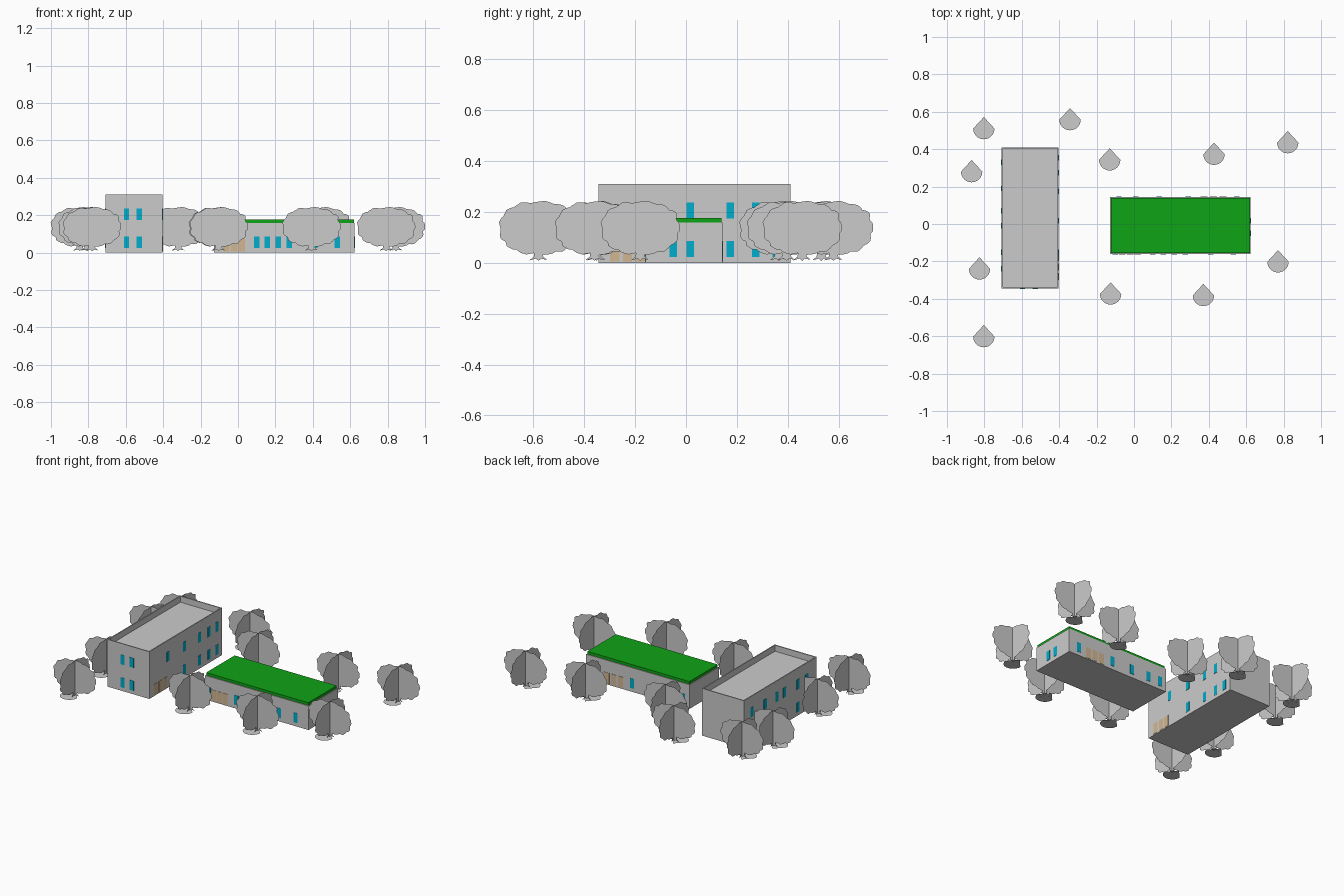
import bpy, bmesh, math, random

if "Cube" in bpy.data.objects:
    bpy.data.objects.remove(bpy.data.objects["Cube"])

random.seed(4)


def material(name, rgb):
    m = bpy.data.materials.new(name)
    m.diffuse_color = (*rgb, 1)
    m.use_nodes = True
    m.node_tree.nodes["Principled BSDF"].inputs["Base Color"].default_value = m.diffuse_color
    return m


GLASS = material("glass_cyan", (0.0, 0.42, 0.6))
TIMBER = material("timber_tan", (0.65, 0.47, 0.28))
GRASS = material("roof_green", (0.005, 0.37, 0.008))


def finish(name, bm, mat=None):
    me = bpy.data.meshes.new(name)
    bm.to_mesh(me)
    bm.free()
    ob = bpy.data.objects.new(name, me)
    bpy.context.collection.objects.link(ob)
    if mat:
        me.materials.append(mat)
    return ob


def add_box(bm, x0, x1, y0, y1, z0, z1):
    vs = bmesh.ops.create_cube(bm, size=1)["verts"]
    for v in vs:
        v.co = (x0 if v.co.x < 0 else x1, y0 if v.co.y < 0 else y1, z0 if v.co.z < 0 else z1)


def box(name, *dims, mat=None):
    bm = bmesh.new()
    add_box(bm, *dims)
    return finish(name, bm, mat)


# Thin panels set on a wall; axis is the direction along which they repeat
def panels(name, axis, wall, centres, rows, width, mat):
    bm = bmesh.new()
    for c in centres:
        for z0, z1 in rows:
            along = (c - width / 2, c + width / 2)
            across = (wall - 0.002, wall + 0.002)
            pair = along + across if axis == "x" else across + along
            add_box(bm, *pair, z0, z1)
    return finish(name, bm, mat)


LOW, HIGH, DOOR = (0.024, 0.087), (0.174, 0.237), (0.006, 0.078)

# Building A: two storeys with a floor line and a recessed roof
AX0, AX1, AY0, AY1 = -0.708, -0.403, -0.345, 0.41
box("tall_base", AX0, AX1, AY0, AY1, 0, 0.005)
bm = bmesh.new()
add_box(bm, AX0, AX1, AY0, AY1, 0.005, 0.31)
bmesh.ops.bisect_plane(bm, geom=bm.verts[:] + bm.edges[:] + bm.faces[:],
                       plane_co=(0, 0, 0.16), plane_no=(0, 0, 1))
top = [f for f in bm.faces if f.normal.z > 0.9]
bmesh.ops.inset_region(bm, faces=top, thickness=0.01)
low = bmesh.ops.extrude_face_region(bm, geom=top)
bmesh.ops.translate(bm, vec=(0, 0, -0.04),
                    verts=[g for g in low["geom"] if isinstance(g, bmesh.types.BMVert)])
bmesh.ops.delete(bm, geom=top, context="FACES")
bmesh.ops.recalc_face_normals(bm, faces=bm.faces)
finish("tall_walls", bm)

panels("tall_front_windows", "x", AY0, (-0.596, -0.529), (LOW, HIGH), 0.029, GLASS)
panels("tall_right_upper_windows", "y", AX1, (-0.15, 0.017, 0.174, 0.275, 0.355), (HIGH,), 0.029, GLASS)
panels("tall_right_lower_windows", "y", AX1, (0.017, 0.174, 0.275, 0.355), (LOW,), 0.029, GLASS)
panels("tall_right_doors", "y", AX1, (-0.28, -0.23, -0.18), (DOOR,), 0.037, TIMBER)
panels("tall_left_windows", "y", AX0, (-0.24, -0.15, -0.01, 0.07, 0.19, 0.33), (LOW, HIGH), 0.029, GLASS)

# Building B: one storey with a planted roof
BX0, BX1, BY0, BY1 = -0.127, 0.624, -0.16, 0.144
box("low_base", BX0, BX1, BY0, BY1, 0, 0.005)
box("low_walls", BX0, BX1, BY0, BY1, 0.005, 0.158)
box("planted_roof", BX0 + 0.005, BX1 - 0.005, BY0 + 0.005, BY1 - 0.005, 0.158, 0.176, mat=GRASS)
panels("low_front_windows", "x", BY0, (-0.1, 0.1, 0.157, 0.216, 0.275, 0.41, 0.53), (LOW,), 0.029, GLASS)
panels("low_front_doors", "x", BY0, (-0.062, -0.02, 0.02), (DOOR,), 0.035, TIMBER)
panels("low_right_windows", "y", BX1, (-0.05, 0.017), (LOW,), 0.029, GLASS)
panels("low_back_windows", "x", BY1, (-0.08, 0.01, 0.136, 0.29, 0.55), (LOW,), 0.029, GLASS)
panels("low_back_doors", "x", BY1, (0.375, 0.425, 0.475), (DOOR,), 0.037, TIMBER)


# Tree: two crossed cut-out sheets on a teardrop plate, shared by every copy
def leaf_outline(n=76):
    pts = []
    for i in range(n):
        t = 2 * math.pi * i / n
        c, s = math.cos(t), math.sin(t)
        k = 0.93 + 0.07 * abs(math.sin(6.5 * t + 1.3)) + random.uniform(-0.015, 0.015)
        e = 0.85
        pts.append((0.023 + 0.157 * k * math.copysign(abs(c) ** e, c),
                    0.137 + 0.106 * k * math.copysign(abs(s) ** e, s)))
    return pts


TRUNK = [(0.005, 0.045), (0.004, 0.025), (-0.014, 0.01), (0.012, 0.017), (0.022, 0.008),
         (0.032, 0.017), (0.056, 0.012), (0.04, 0.025), (0.038, 0.045)]

bm = bmesh.new()
sheet = leaf_outline()
for pts in (sheet, TRUNK):
    bm.faces.new([bm.verts.new((u, 0.023, z)) for u, z in pts])
    bm.faces.new([bm.verts.new((0.023, u, z)) for u, z in pts])
plate = [(0.057 * math.cos(a), 0.057 * math.sin(a))
         for a in (math.pi + math.pi * i / 16 for i in range(17))] + [(0, 0.062)]
bm.faces.new([bm.verts.new((x, y, 0.012)) for x, y in plate])
tree = finish("tree", bm)

SPOTS = [(-0.803, 0.51), (-0.868, 0.28), (-0.342, 0.558), (-0.13, 0.343), (0.428, 0.373),
         (0.822, 0.435), (-0.826, -0.24), (-0.803, -0.602), (-0.125, -0.374),
         (0.371, -0.382), (0.77, -0.202)]
for i, (x, y) in enumerate(SPOTS):
    ob = tree if i == 0 else bpy.data.objects.new(f"tree_{i + 1}", tree.data)
    if i:
        bpy.context.collection.objects.link(ob)
    ob.location = (x, y, 0)
